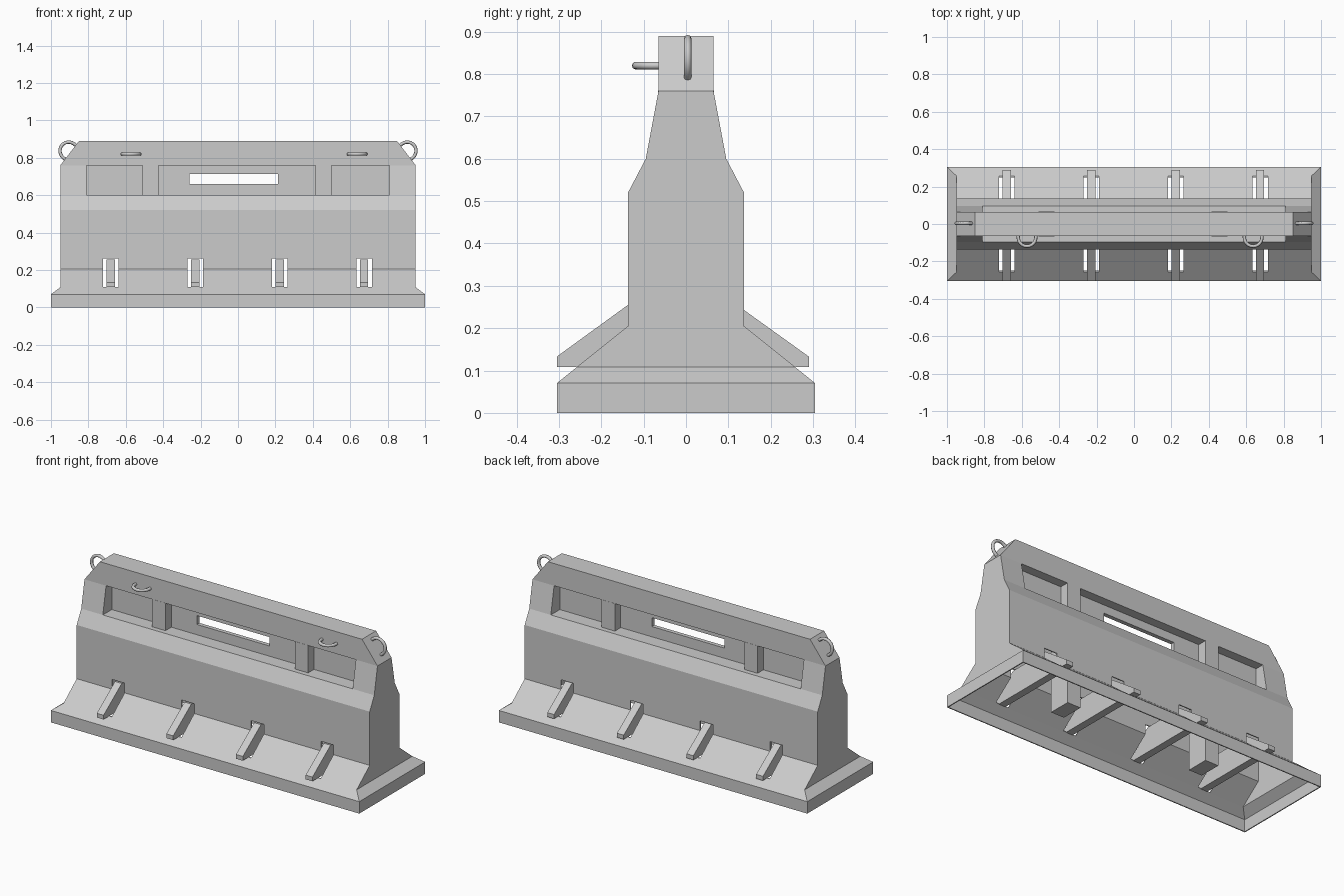
import bpy, bmesh, math
from mathutils import Vector

if "Cube" in bpy.data.objects:
    bpy.data.objects.remove(bpy.data.objects["Cube"])

concrete = bpy.data.materials.new("light_grey_concrete")
concrete.use_nodes = True
concrete.diffuse_color = (0.6, 0.6, 0.6, 1)
concrete.node_tree.nodes["Principled BSDF"].inputs["Base Color"].default_value = (0.6, 0.6, 0.6, 1)


def finish(name, bm):
    bmesh.ops.recalc_face_normals(bm, faces=bm.faces)
    mesh = bpy.data.meshes.new(name)
    bm.to_mesh(mesh)
    bm.free()
    mesh.materials.append(concrete)
    obj = bpy.data.objects.new(name, mesh)
    bpy.context.collection.objects.link(obj)
    return obj


def box(name, x, y, z):
    """Box from (min, max) pairs."""
    bm = bmesh.new()
    bmesh.ops.create_cube(bm, size=1)
    for v in bm.verts:
        v.co = [r[0] if c < 0 else r[1] for r, c in zip((x, y, z), v.co)]
    return finish(name, bm)


def plate(name, profile, x0, x1):
    """Extrude a (y, z) profile along x."""
    bm = bmesh.new()
    face = bm.faces.new([bm.verts.new((x0, y, z)) for y, z in profile])
    out = bmesh.ops.extrude_face_region(bm, geom=[face])["geom"]
    bmesh.ops.translate(bm, vec=(x1 - x0, 0, 0),
                        verts=[g for g in out if isinstance(g, bmesh.types.BMVert)])
    return finish(name, bm)


def stack(name, levels):
    """Loft rectangles given as (half x, half y, z)."""
    bm = bmesh.new()
    rings = [[bm.verts.new((sx * hx, sy * hy, z))
              for sx, sy in ((-1, -1), (1, -1), (1, 1), (-1, 1))] for hx, hy, z in levels]
    for a, b in zip(rings, rings[1:]):
        for i in range(4):
            j = (i + 1) % 4
            bm.faces.new((a[i], a[j], b[j], b[i]))
    bm.faces.new(rings[0])
    bm.faces.new(rings[-1])
    return finish(name, bm)


def cut(obj, cutters):
    """Subtract the cutters and remove them."""
    for c in cutters:
        m = obj.modifiers.new("cut", "BOOLEAN")
        m.operation, m.solver, m.object = "DIFFERENCE", "EXACT", c
    bpy.context.view_layer.update()
    deps = bpy.context.evaluated_depsgraph_get()
    mesh = bpy.data.meshes.new_from_object(obj.evaluated_get(deps))
    obj.modifiers.clear()
    obj.data = mesh
    for c in cutters:
        bpy.data.objects.remove(c)


def loop(name, centre, across, outward, leg, radius=0.047, tube=0.009):
    """U-shaped lifting loop: two legs joined by a half circle."""
    c, a, n = Vector(centre), Vector(across).normalized(), Vector(outward).normalized()
    path = [c + a * radius * math.cos(t) + n * radius * math.sin(t)
            for t in (math.pi * i / 12 for i in range(13))]
    path = [path[0] - n * leg] + path + [path[-1] - n * leg]
    side = a.cross(n)
    bm = bmesh.new()
    rings = []
    for i, p in enumerate(path):
        t = (path[min(i + 1, len(path) - 1)] - path[max(i - 1, 0)]).normalized()
        u = side.cross(t)
        rings.append([bm.verts.new(p + tube * (u * math.cos(k * math.pi / 4)
                                               + side * math.sin(k * math.pi / 4)))
                      for k in range(8)])
    for r, s in zip(rings, rings[1:]):
        for k in range(8):
            bm.faces.new((r[k], r[k - 1], s[k - 1], s[k]))
    bm.faces.new(rings[0])
    bm.faces.new(rings[-1])
    obj = finish(name, bm)
    for p in obj.data.polygons:
        p.use_smooth = len(p.vertices) == 4


# Hollow barrier body, open underneath
levels = [(1, 0.305, 0), (1, 0.305, 0.07), (0.95, 0.258, 0.108), (0.95, 0.137, 0.205),
          (0.95, 0.137, 0.52), (0.95, 0.095, 0.6), (0.95, 0.065, 0.76), (0.85, 0.065, 0.89)]
wall = 0.006
inner = [(hx - wall, hy - wall, z) for hx, hy, z in levels]
inner[0] = (1 - wall, 0.305 - wall, -0.1)
inner[-1] = (0.85 - wall, 0.065 - wall, 0.89 - wall)
body = stack("barrier_body", levels)
rib_x = [-0.003 + 0.4515 * (i - 1.5) for i in range(4)]
cutters = [stack("hollow_cutter", inner),
           box("window_cutter", (-0.81, 0.81), (-0.5, 0.5), (0.6, 0.76))]
cutters += [box("rib_cutter", (x - 0.041, x + 0.041), (-0.5, 0.5), (0.11, 0.262)) for x in rib_x]
cut(body, cutters)

# Lining of the long recess on both sides
box("recess_floor", (-0.81, 0.81), (-0.094, 0.094), (0.594, 0.6))
box("recess_ceiling", (-0.81, 0.81), (-0.062, 0.062), (0.76, 0.766))
trapezoid = [(-0.093, 0.6), (0.093, 0.6), (0.063, 0.76), (-0.063, 0.76)]
for side, s in (("right", -1), ("left", 1)):
    plate(f"recess_end_{side}", trapezoid, s * 0.81, s * 0.815)

# Central panel with the through slot
panel = box("recess_panel", (-0.81, 0.81), (-0.012, 0.012), (0.597, 0.763))
cut(panel, [box("slot_cutter", (-0.258, 0.213), (-0.1, 0.1), (0.66, 0.712))])

# Pillars running from the recess down inside the body
for side, x in (("right", -0.467), ("left", 0.458)):
    box(f"pillar_{side}", (x - 0.043, x + 0.043), (-0.066, 0.066), (0.05, 0.761))

# Cross ribs poking out through the side openings
rib = [(-0.305, 0.108), (-0.305, 0.133), (-0.137, 0.255), (0.12, 0.255),
       (0.29, 0.133), (0.29, 0.108)]
for i, x in enumerate(rib_x):
    plate(f"cross_rib_{i + 1}", rib, x - 0.022, x + 0.022)

# Lifting loops on the chamfered ends and the front
for side, s in (("right", -1), ("left", 1)):
    loop(f"end_loop_{side}", (s * 0.905, 0.004, 0.837), (s * 0.61, 0, -0.79),
         (s * 0.79, 0, 0.61), 0.05)
for side, x in (("right", -0.572), ("left", 0.637)):
    loop(f"front_loop_{side}", (x, -0.072, 0.82), (1, 0, 0), (0, -1, 0), 0.02)
